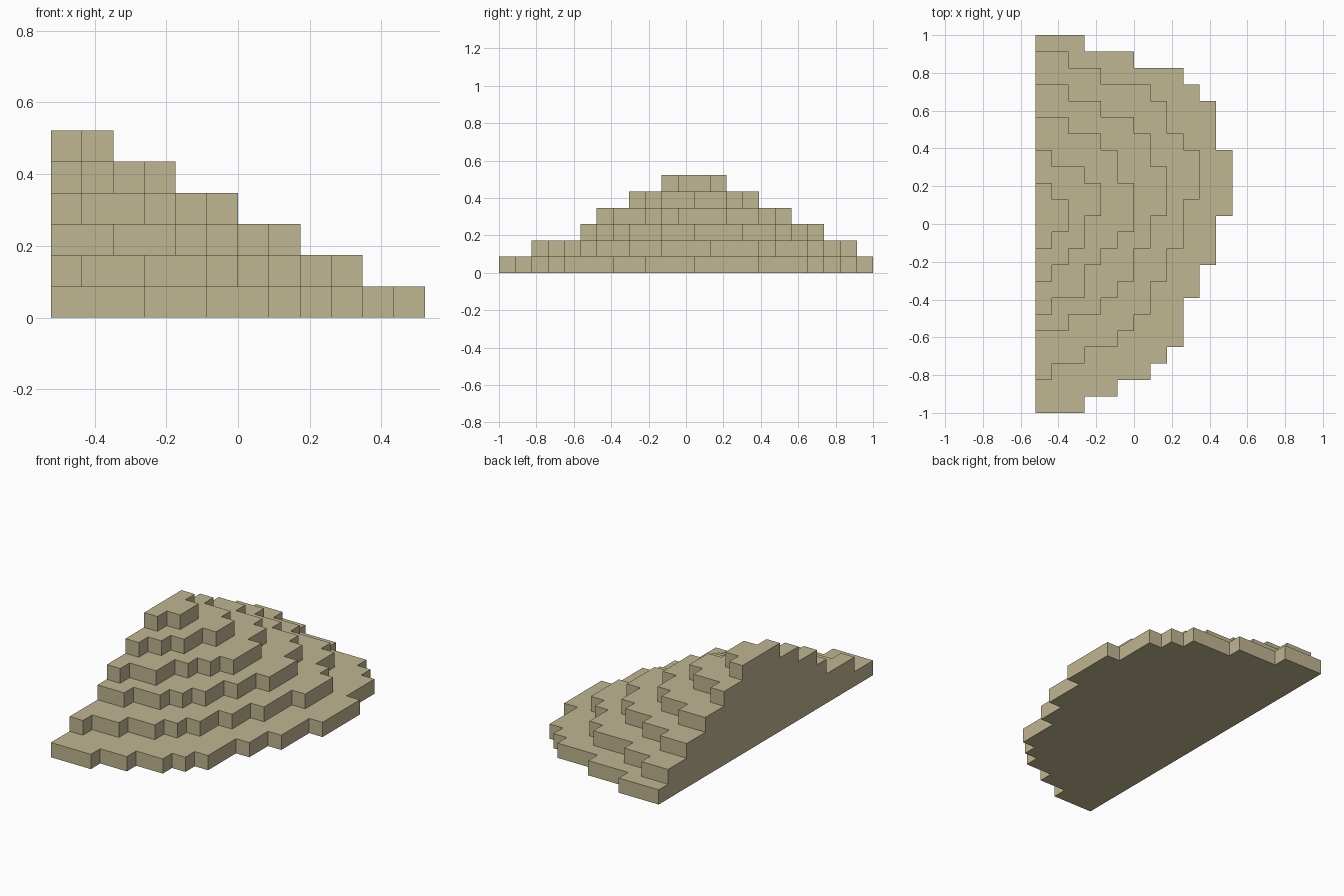
import bpy
import bmesh

old = bpy.data.objects.get("Cube")
if old:
    bpy.data.objects.remove(old, do_unlink=True)

UNIT = 2 / 23           # one block of the stepped grid
X0, Y0 = -6 * UNIT, -1  # flat side and front end

tan = bpy.data.materials.new("sandy_tan")
tan.use_nodes = True
COLOUR = (0.53, 0.465, 0.285, 1)
tan.diffuse_color = COLOUR
bsdf = next(n for n in tan.node_tree.nodes if n.type == "BSDF_PRINCIPLED")
bsdf.inputs["Base Color"].default_value = COLOUR
bsdf.inputs["Roughness"].default_value = 0.9

# Each terrace: first row, then (width, row count) runs from front to back
TERRACES = [
    ("base_terrace", 0, [(3, 1), (5, 1), (7, 1), (8, 1), (9, 3), (10, 2), (11, 3),
                         (12, 4), (11, 3), (10, 1), (9, 1), (6, 1), (3, 1)]),
    ("second_terrace", 2, [(1, 1), (3, 1), (5, 1), (6, 1), (7, 2), (8, 2), (9, 3),
                           (10, 3), (9, 1), (8, 2), (7, 1), (4, 1), (2, 1)]),
    ("third_terrace", 5, [(2, 1), (4, 1), (5, 1), (6, 2), (7, 2), (8, 3),
                          (7, 2), (6, 1), (4, 1), (2, 1)]),
    ("fourth_terrace", 6, [(1, 1), (3, 2), (4, 1), (5, 1), (6, 3),
                           (5, 2), (4, 1), (2, 1)]),
    ("fifth_terrace", 8, [(1, 1), (2, 1), (3, 2), (4, 2), (3, 1), (1, 1)]),
    ("summit_terrace", 10, [(1, 1), (2, 2), (1, 1)]),
]


def build_terrace(name, level, first_row, runs):
    """Extrude a stepped outline with a flat left-hand edge into one slab."""
    outline = [(0, first_row)]
    row = first_row
    for width, count in runs:
        outline += [(width, row), (width, row + count)]
        row += count
    outline.append((0, row))

    bm = bmesh.new()
    verts = [bm.verts.new((X0 + x * UNIT, Y0 + y * UNIT, level * UNIT))
             for x, y in outline]
    face = bm.faces.new(verts)
    result = bmesh.ops.extrude_face_region(bm, geom=[face], use_keep_orig=True)
    raised = [g for g in result["geom"] if isinstance(g, bmesh.types.BMVert)]
    bmesh.ops.translate(bm, vec=(0, 0, UNIT), verts=raised)
    bmesh.ops.recalc_face_normals(bm, faces=bm.faces)

    mesh = bpy.data.meshes.new(name)
    bm.to_mesh(mesh)
    bm.free()
    mesh.materials.append(tan)
    obj = bpy.data.objects.new(name, mesh)
    bpy.context.collection.objects.link(obj)


for level, (name, first_row, runs) in enumerate(TERRACES):
    build_terrace(name, level, first_row, runs)
